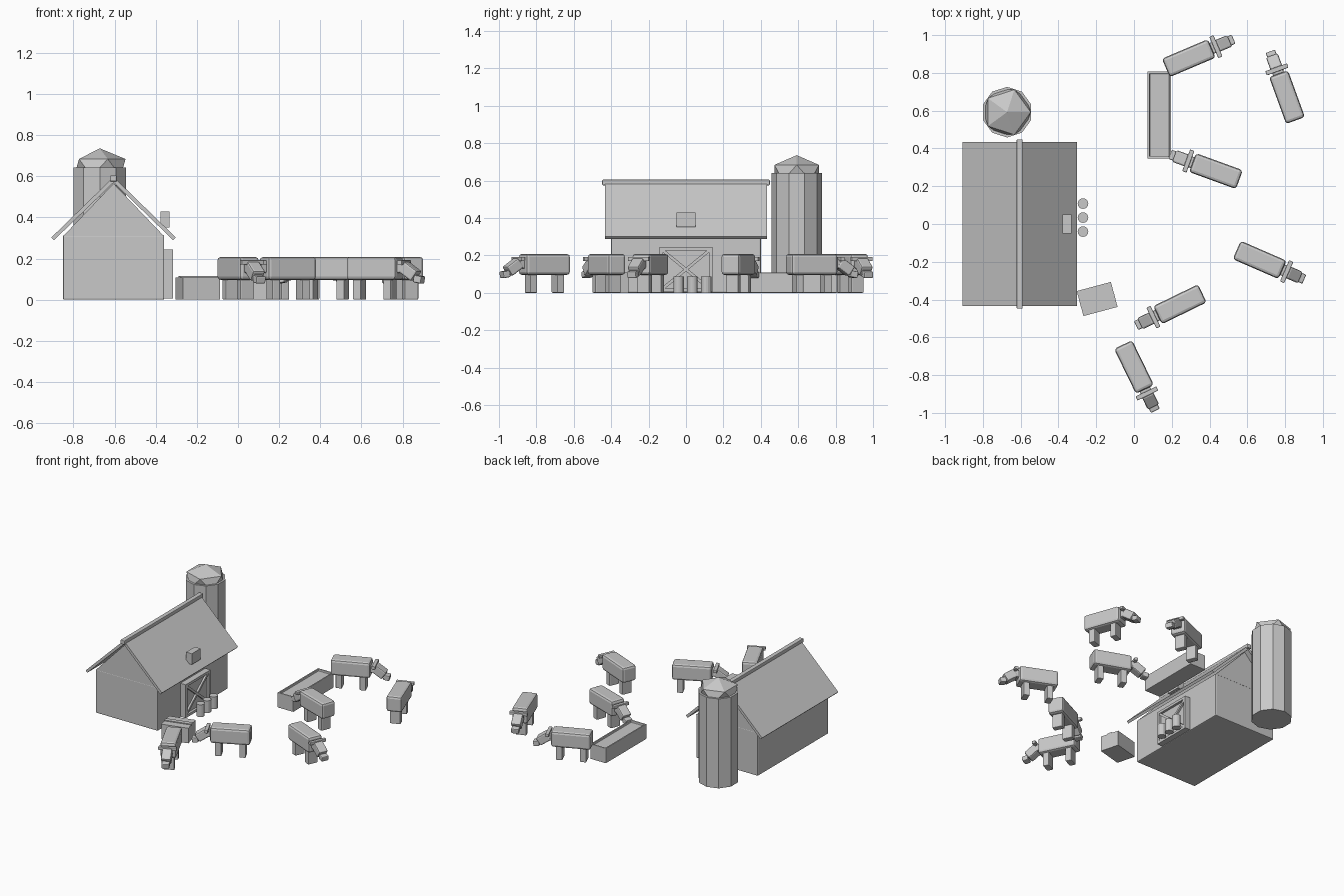
import bpy, bmesh, math
from mathutils import Matrix, Vector

if "Cube" in bpy.data.objects:
    bpy.data.objects.remove(bpy.data.objects["Cube"])

grey = bpy.data.materials.new("plain grey")
grey.diffuse_color = (0.58, 0.58, 0.58, 1)
grey.use_nodes = True
grey.node_tree.nodes["Principled BSDF"].inputs["Base Color"].default_value = grey.diffuse_color


def finish(name, bm, matrix=None, bevel=0.0):
    """Turn a bmesh into a named object with an optional rounded edge."""
    bmesh.ops.recalc_face_normals(bm, faces=bm.faces)
    mesh = bpy.data.meshes.new(name)
    bm.to_mesh(mesh)
    bm.free()
    mesh.materials.append(grey)
    ob = bpy.data.objects.new(name, mesh)
    bpy.context.collection.objects.link(ob)
    if matrix:
        ob.matrix_world = matrix
    if bevel:
        mod = ob.modifiers.new("bevel", 'BEVEL')
        mod.width = bevel
        mod.segments = 2
    return ob


def box(name, center, size, bevel=0.0, base=None, tilt=None):
    bm = bmesh.new()
    bmesh.ops.create_cube(bm, size=1)
    bmesh.ops.scale(bm, vec=size, verts=bm.verts)
    m = (base or Matrix()) @ Matrix.Translation(center) @ (tilt or Matrix())
    return finish(name, bm, m, bevel)


def cylinder(name, x, y, z0, z1, r, sides):
    bm = bmesh.new()
    bmesh.ops.create_cone(bm, cap_ends=True, segments=sides, radius1=r,
                          radius2=r, depth=z1 - z0)
    return finish(name, bm, Matrix.Translation((x, y, (z0 + z1) / 2)))


def prism(name, profile, y0, y1):
    """Extrude an x/z profile along y."""
    bm = bmesh.new()
    face = bm.faces.new([bm.verts.new((x, y0, z)) for x, z in profile])
    ext = bmesh.ops.extrude_face_region(bm, geom=[face])
    verts = [v for v in ext["geom"] if isinstance(v, bmesh.types.BMVert)]
    bmesh.ops.translate(bm, vec=(0, y1 - y0, 0), verts=verts)
    return finish(name, bm)


# Barn: walls, gable, roof slabs and ridge beam
BX = -0.605
box("barn_walls", (BX, 0, 0.157), (0.492, 0.8, 0.314), 0.006)
prism("barn_gable", [(BX - 0.244, 0.31), (BX + 0.244, 0.31), (BX, 0.565)], -0.4, 0.4)
for side, label in ((-1, "left"), (1, "right")):
    prism("roof_" + label, [(BX, 0.597), (BX + side * 0.303, 0.302),
                            (BX + side * 0.29, 0.289), (BX, 0.57)], -0.433, 0.433)
box("roof_ridge", (BX, 0, 0.59), (0.032, 0.896, 0.03), 0.004)
box("loft_window", (-0.355, 0, 0.39), (0.046, 0.1, 0.078))

# Barn door with frame and crossed braces
box("door_panel", (-0.35, 0, 0.122), (0.032, 0.27, 0.23))
for s in (-1, 1):
    box("door_post", (-0.338, s * 0.132, 0.125), (0.042, 0.018, 0.24))
    box("door_rail", (-0.338, 0, 0.125 + s * 0.111), (0.042, 0.28, 0.018))
    box("door_brace", (-0.335, 0, 0.125), (0.028, 0.335, 0.016),
        tilt=Matrix.Rotation(s * math.atan2(0.205, 0.25), 4, 'X'))

# Milk cans
for y in (-0.04, 0.034, 0.108):
    cylinder("milk_can", -0.27, y, 0, 0.088, 0.028, 16)

# Silo with faceted dome
cylinder("silo_body", -0.672, 0.592, 0, 0.642, 0.134, 10)
bm = bmesh.new()
bmesh.ops.create_icosphere(bm, subdivisions=1, radius=1)
bmesh.ops.scale(bm, vec=(0.14, 0.14, 0.094), verts=bm.verts)
finish("silo_dome", bm, Matrix.Translation((-0.672, 0.592, 0.642)))

# Hay bale with a strap along the top
bale = Matrix.Translation((-0.195, -0.397, 0)) @ Matrix.Rotation(math.radians(15), 4, 'Z')
box("hay_bale", (0, 0, 0.054), (0.187, 0.137, 0.108), base=bale)
box("bale_strap", (0, 0, 0.11), (0.188, 0.03, 0.008), base=bale)

# Feeding trough with a shallow recess
bm = bmesh.new()
bmesh.ops.create_cube(bm, size=1)
bmesh.ops.scale(bm, vec=(0.126, 0.462, 0.108), verts=bm.verts)
bm.faces.ensure_lookup_table()
top = max(bm.faces, key=lambda f: f.calc_center_median().z)
bmesh.ops.inset_region(bm, faces=[top], thickness=0.016)
ext = bmesh.ops.extrude_face_region(bm, geom=[top])
bmesh.ops.translate(bm, vec=(0, 0, -0.015),
                    verts=[v for v in ext["geom"] if isinstance(v, bmesh.types.BMVert)])
if top.is_valid:
    bmesh.ops.delete(bm, geom=[top], context='FACES_ONLY')
finish("trough", bm, Matrix.Translation((0.134, 0.577, 0.054)), 0.004)


def cow(x, y, angle):
    """A blocky cow whose head points along the given heading."""
    base = Matrix.Translation((x, y, 0)) @ Matrix.Rotation(math.radians(angle), 4, 'Z')
    nod = Matrix.Rotation(math.radians(35), 4, 'Y')
    box("cow_body", (0, 0, 0.152), (0.264, 0.106, 0.112), 0.016, base)
    for s in (-1, 1):
        box("cow_legs", (s * 0.08, 0, 0.055), (0.042, 0.072, 0.11), 0.005, base)
    box("cow_neck", (0.14, 0, 0.155), (0.04, 0.06, 0.05), 0.006, base)
    box("cow_head", (0.186, 0, 0.138), (0.085, 0.066, 0.06), 0.009, base, nod)
    box("cow_ears", (0.156, 0, 0.181), (0.024, 0.122, 0.022), 0.004, base)
    box("cow_muzzle", (0.235, 0, 0.099), (0.042, 0.052, 0.036), 0.006, base,
        Matrix.Rotation(math.radians(10), 4, 'Y'))


for x, y, angle in ((0.29, 0.878, 23), (0.434, 0.28, 160), (0.81, 0.672, 110),
                    (0.665, -0.19, -23.5), (0.243, -0.425, 206), (0.0, -0.757, -64)):
    cow(x, y, angle)
